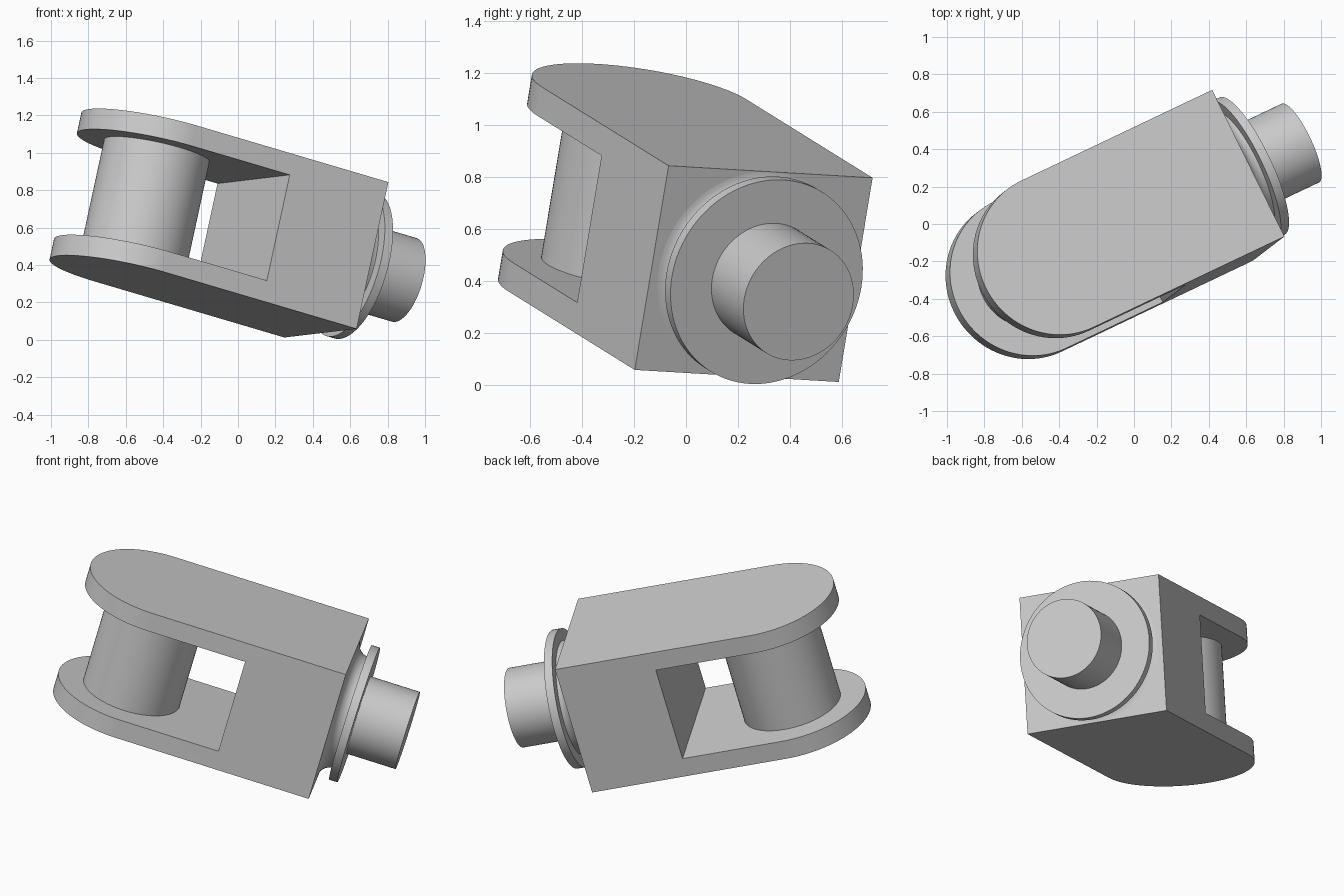
import bpy, bmesh
from math import pi, sin, cos
from mathutils import Vector, Matrix

cube = bpy.data.objects.get("Cube")
if cube:
    bpy.data.objects.remove(cube, do_unlink=True)

# Tilted frame: u runs along the shaft, v across the fork, w along the pin
w = Vector((0.209, 0.16, 0.965)).normalized()
v = Vector((-0.44, 0.897, -0.046))
v = (v - w * v.dot(w)).normalized()
u = v.cross(w)
frame = Matrix.Translation((0.526, 0.26, 0.4275)) @ Matrix((u, v, w)).transposed().to_4x4()

WIDTH, HEIGHT, LUG = 0.875, 0.813, 0.114
PIN_U, SLOT_U = -1.17, -0.577
GAP = HEIGHT - 2 * LUG

steel = bpy.data.materials.new("light grey steel")
steel.use_nodes = True
grey = (0.6, 0.6, 0.6, 1)
steel.diffuse_color = grey
steel.node_tree.nodes["Principled BSDF"].inputs["Base Color"].default_value = grey


def make(name, bm):
    bmesh.ops.recalc_face_normals(bm, faces=bm.faces)
    mesh = bpy.data.meshes.new(name)
    bm.to_mesh(mesh)
    bm.free()
    obj = bpy.data.objects.new(name, mesh)
    bpy.context.collection.objects.link(obj)
    mesh.materials.append(steel)
    obj.matrix_world = frame
    return obj


def select(obj):
    bpy.ops.object.select_all(action='DESELECT')
    obj.select_set(True)
    bpy.context.view_layer.objects.active = obj


def smooth(obj):
    select(obj)
    bpy.ops.object.shade_smooth_by_angle(angle=pi / 6)


def prism(name, outline, height):
    """Extrude a flat outline along w, centred on the shaft axis."""
    bm = bmesh.new()
    face = bm.faces.new([bm.verts.new((x, y, -height / 2)) for x, y in outline])
    top = bmesh.ops.extrude_face_region(bm, geom=[face])["geom"]
    verts = [g for g in top if isinstance(g, bmesh.types.BMVert)]
    bmesh.ops.translate(bm, verts=verts, vec=(0, 0, height))
    return make(name, bm)


def lathe(name, profile, steps=96):
    """Turn (radius, distance) points round the shaft axis."""
    bm = bmesh.new()
    verts = [bm.verts.new((d, r, 0)) for r, d in profile]
    edges = [bm.edges.new(pair) for pair in zip(verts, verts[1:])]
    bmesh.ops.spin(bm, geom=verts + edges, cent=(0, 0, 0), axis=(1, 0, 0),
                   angle=2 * pi, steps=steps)
    bmesh.ops.remove_doubles(bm, verts=bm.verts, dist=1e-4)
    return make(name, bm)


# Fork body: a round-ended block with a slot cut through it
half = WIDTH / 2
outline = [(0, -half), (0, half)]
outline += [(PIN_U - half * sin(pi * i / 48), half * cos(pi * i / 48)) for i in range(49)]
body = prism("fork_body", outline, HEIGHT)
slot = prism("slot_cutter", [(SLOT_U, -1), (SLOT_U, 1), (-2, 1), (-2, -1)], GAP)
slot.hide_render = True
cut = body.modifiers.new("slot", 'BOOLEAN')
cut.operation = 'DIFFERENCE'
cut.solver = 'EXACT'
cut.object = slot
select(body)
bpy.ops.object.modifier_apply(modifier=cut.name)
bpy.data.objects.remove(slot, do_unlink=True)
smooth(body)

# Pin between the two lugs
pin_ring = [(PIN_U + 0.288 * cos(pi * i / 36), 0.288 * sin(pi * i / 36)) for i in range(72)]
smooth(prism("pin", pin_ring, GAP + 0.01))

# Shaft: hollow-curved neck, flange and stub turned as one piece
R, N = 0.406, 0.07
neck = [(R - N * sin(pi * i / 16), N - N * cos(pi * i / 16)) for i in range(9)]
flange = [(R, N), (R, 0.12), (0.233, 0.12)]
stub = [(0.233, 0.416), (0, 0.416)]
smooth(lathe("flanged_shaft", neck + flange + stub))
